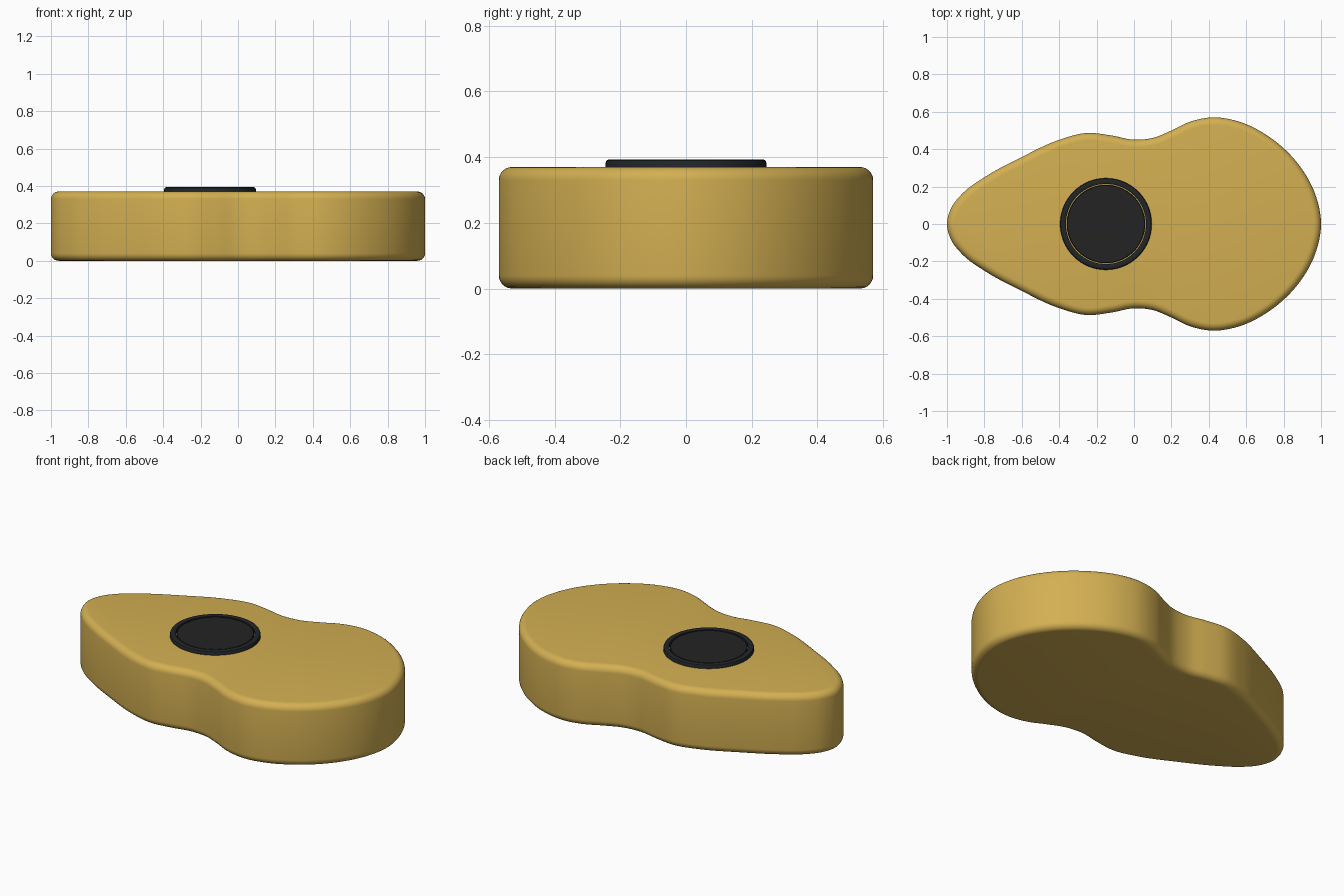
import bpy, bmesh, math
from mathutils import Vector

if "Cube" in bpy.data.objects:
    bpy.data.objects.remove(bpy.data.objects["Cube"])


def material(name, rgb):
    m = bpy.data.materials.new(name)
    m.diffuse_color = (*rgb, 1)
    m.use_nodes = True
    m.node_tree.nodes["Principled BSDF"].inputs["Base Color"].default_value = m.diffuse_color
    return m


gold = material("gold", (0.65, 0.43, 0.085))
charcoal = material("charcoal", (0.016, 0.019, 0.021))
black = material("soft black", (0.017, 0.017, 0.017))


def stack(name, loops, mat, close=False):
    """Skin a stack of equal-length loops, capped or joined end to end."""
    bm = bmesh.new()
    rings = [[bm.verts.new(p) for p in loop] for loop in loops]
    n = len(rings[0])
    pairs = list(zip(rings, rings[1:]))
    if close:
        pairs.append((rings[-1], rings[0]))
    else:
        bm.faces.new(rings[0][::-1])
        bm.faces.new(rings[-1])
    for a, b in pairs:
        for i in range(n):
            j = (i + 1) % n
            bm.faces.new((a[i], a[j], b[j], b[i]))
    bmesh.ops.recalc_face_normals(bm, faces=bm.faces)
    mesh = bpy.data.meshes.new(name)
    bm.to_mesh(mesh)
    bm.free()
    mesh.materials.append(mat)
    ob = bpy.data.objects.new(name, mesh)
    bpy.context.collection.objects.link(ob)
    bpy.ops.object.select_all(action='DESELECT')
    ob.select_set(True)
    bpy.context.view_layer.objects.active = ob
    bpy.ops.object.shade_smooth_by_angle(angle=math.radians(35))
    return ob


# Body outline: upper half from the narrow tip to the wide end, then mirrored
half = [(-1, 0), (-0.975, 0.09), (-0.91, 0.17), (-0.8, 0.25), (-0.6, 0.358),
        (-0.4, 0.45), (-0.25, 0.487), (-0.12, 0.473), (0, 0.451), (0.1, 0.46),
        (0.2, 0.5), (0.3, 0.547), (0.42, 0.57), (0.56, 0.548), (0.72, 0.468),
        (0.87, 0.331), (0.965, 0.17), (1, 0)]
keys = [Vector(p) for p in half + [(x, -y) for x, y in half[-2:0:-1]]]


def smooth_loop(pts, steps=6):
    """Closed spline through the points, with chord-scaled tangents."""
    n = len(pts)

    def tangent(i):
        a, b, c = pts[i - 1], pts[i], pts[(i + 1) % n]
        d0, d1 = (b - a).length, (c - b).length
        return ((b - a) / d0 * d1 + (c - b) / d1 * d0) / (d0 + d1)

    out = []
    for i in range(n):
        p, q = pts[i], pts[(i + 1) % n]
        d = (q - p).length
        m0, m1 = tangent(i) * d, tangent((i + 1) % n) * d
        for k in range(steps):
            t = k / steps
            out.append(p * (2*t**3 - 3*t**2 + 1) + m0 * (t**3 - 2*t**2 + t)
                       + q * (3*t**2 - 2*t**3) + m1 * (t**3 - t**2))
    return out


outline = smooth_loop(keys)
count = len(outline)
inward = []
for i in range(count):
    t = (outline[(i + 1) % count] - outline[i - 1]).normalized()
    inward.append(Vector((t.y, -t.x)))

# Body: rounded lower edge, straight wall, rounded upper edge
H, R, STEPS = 0.37, 0.04, 6
profile = []
for k in range(STEPS + 1):
    a = math.pi / 2 * k / STEPS
    profile.append((R * (1 - math.sin(a)), R * (1 - math.cos(a))))
profile += [(inset, H - z) for inset, z in reversed(profile)]
stack("body", [[(*(p + d * inset), z) for p, d in zip(outline, inward)]
               for inset, z in profile], gold)


# Round cover on the top face
def circle(r, z, n=96):
    return [(-0.15 + r * math.cos(2 * math.pi * i / n),
             r * math.sin(2 * math.pi * i / n), z) for i in range(n)]


ring_profile = [(0.214, 0.36), (0.245, 0.36), (0.245, 0.383), (0.242, 0.390),
                (0.235, 0.393), (0.219, 0.393), (0.214, 0.390)]
stack("cover_ring", [circle(r, z) for r, z in ring_profile], charcoal, close=True)
stack("cover_disc", [circle(0.209, 0.36), circle(0.209, 0.385),
                     circle(0.206, 0.388)], black)
